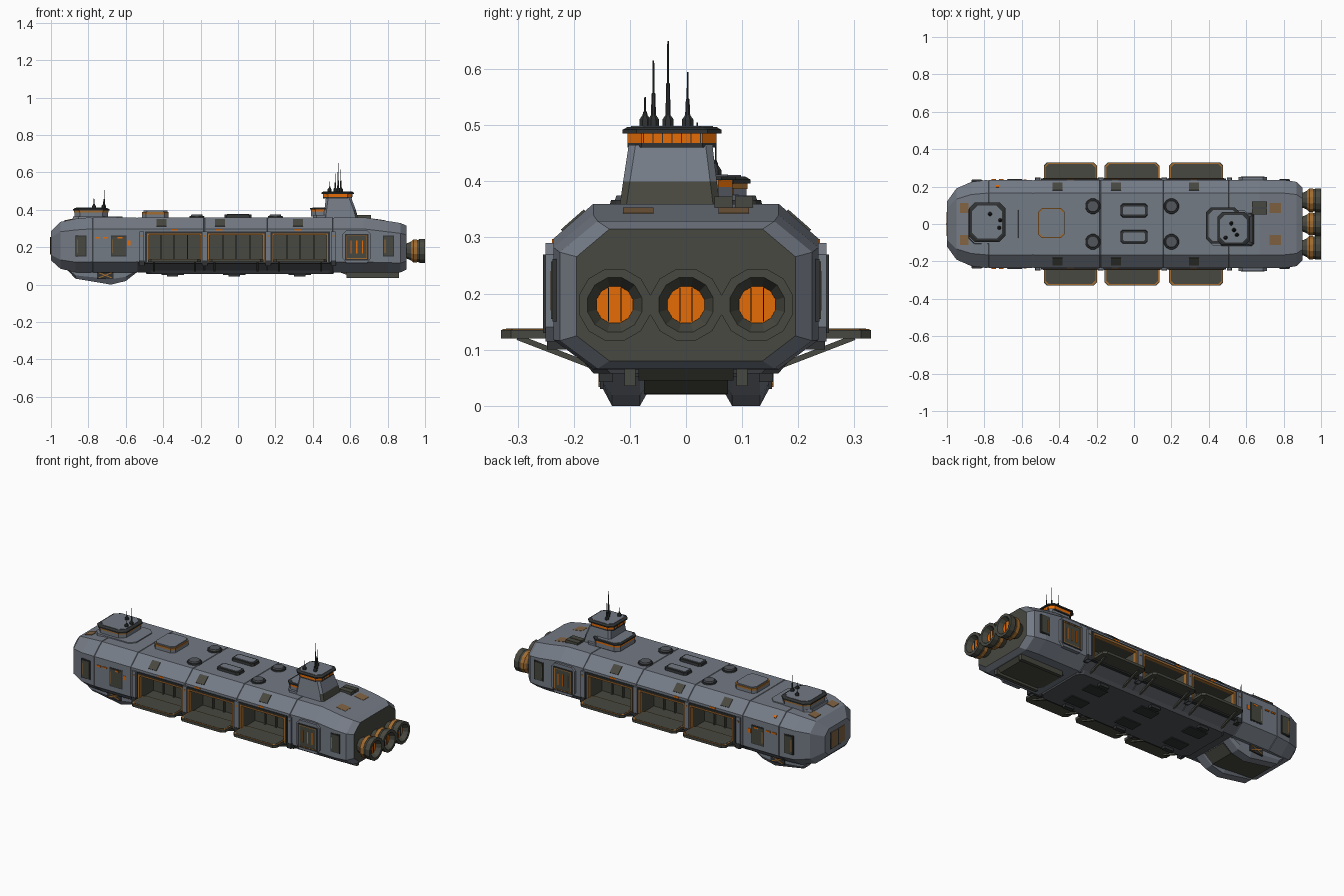
import bpy, bmesh, math
from mathutils import Vector, Matrix

if "Cube" in bpy.data.objects:
    bpy.data.objects.remove(bpy.data.objects["Cube"], do_unlink=True)


def material(name, rgb):
    m = bpy.data.materials.new(name)
    m.use_nodes = True
    m.diffuse_color = (*rgb, 1)
    m.node_tree.nodes["Principled BSDF"].inputs["Base Color"].default_value = (*rgb, 1)
    return m


HULL = material("hull grey", (0.175, 0.197, 0.235))
STEEL = material("dark steel", (0.085, 0.093, 0.105))
OLIVE = material("dark olive", (0.065, 0.065, 0.052))
DARK = material("charcoal", (0.03, 0.032, 0.033))
ORANGE = material("orange", (0.78, 0.15, 0.002))
AMBER = material("amber trim", (0.36, 0.15, 0.03))
RUST = material("rust brown", (0.22, 0.125, 0.055))
SIDES = {"front": -1, "back": 1}


def finish(name, bm, *mats):
    bmesh.ops.recalc_face_normals(bm, faces=bm.faces)
    me = bpy.data.meshes.new(name)
    bm.to_mesh(me)
    bm.free()
    for m in mats:
        me.materials.append(m)
    ob = bpy.data.objects.new(name, me)
    bpy.context.collection.objects.link(ob)
    return ob


def loft(name, rings, *mats):
    """Skin a list of closed rings and cap both ends."""
    bm = bmesh.new()
    rows = [[bm.verts.new(p) for p in r] for r in rings]
    n = len(rows[0])
    for a, b in zip(rows, rows[1:]):
        for i in range(n):
            bm.faces.new((a[i], a[(i + 1) % n], b[(i + 1) % n], b[i]))
    bm.faces.new(rows[0])
    bm.faces.new(rows[-1])
    return finish(name, bm, *mats)


def box(name, x0, x1, y0, y1, z0, z1, mat):
    ring = [(x0, y0), (x1, y0), (x1, y1), (x0, y1)]
    return loft(name, [[(x, y, z) for x, y in ring] for z in (z0, z1)], mat)


def side_box(name, x0, x1, y0, y1, z0, z1, mat):
    for side, s in SIDES.items():
        box(f"{name}_{side}", x0, x1, s * y0, s * y1, z0, z1, mat)


def frame(name, x0, x1, y0, y1, z0, z1, t, mat):
    """Rectangular border of width t on both flanks."""
    for p, q, u, v in ((x0, x1, z1 - t, z1), (x0, x1, z0, z0 + t),
                       (x0, x0 + t, z0, z1), (x1 - t, x1, z0, z1)):
        side_box(name, p, q, y0, y1, u, v, mat)


def octa(r, z, cut, inset=0):
    """Rectangle with clipped corners at height z."""
    x0, x1, y0, y1 = r[0] + inset, r[1] - inset, r[2] + inset, r[3] - inset
    c = cut
    return [(x0 + c, y0, z), (x1 - c, y0, z), (x1, y0 + c, z), (x1, y1 - c, z),
            (x1 - c, y1, z), (x0 + c, y1, z), (x0, y1 - c, z), (x0, y0 + c, z)]


def block(name, r, z0, z1, cut, mat, inset=0):
    return loft(name, [octa(r, z0, cut), octa(r, z1, cut, inset)], mat)


def plate_xz(name, pts, y0, y1, mat):
    return loft(name, [[(x, y, z) for x, z in pts] for y in (y0, y1)], mat)


def lathe(name, profile, origin, axis, sides, mat):
    rot = Vector((0, 0, 1)).rotation_difference(Vector(axis)).to_matrix()
    rings = [[Vector(origin) + rot @ Vector((r * math.cos(t), r * math.sin(t), h))
              for t in (math.tau * (i + 0.5) / sides for i in range(sides))]
             for h, r in profile]
    return loft(name, rings, mat)


def beam(name, a, b, w, mat):
    a, b = Vector(a), Vector(b)
    return lathe(name, [(0, w), ((b - a).length, w)], a, (b - a).normalized(), 4, mat)


# Main hull: clipped-corner sections along x, with seam grooves
def section(x, hw, zl, zh):
    h, c = zh - zl, 0.3 * hw
    a, b = zl + 0.19 * h, zh - 0.21 * h
    half = [(hw - c, zl), (hw, a), (hw, b), (hw - c, zh)]
    return [(x, y, z) for y, z in half] + [(x, -y, z) for y, z in reversed(half)]


rings = [section(-1, 0.12, 0.13, 0.285), section(-0.95, 0.19, 0.085, 0.335),
         section(-0.87, 0.225, 0.066, 0.352)]
for x in (-0.78, -0.54, -0.18, 0.16, 0.51):
    for dx, g in ((-0.004, 0), (-0.002, 0.003), (0.002, 0.003), (0.004, 0)):
        rings.append(section(x + dx, 0.236 - g, 0.065 + g, 0.36 - g))
rings += [section(0.67, 0.236, 0.065, 0.36), section(0.8, 0.236, 0.065, 0.34),
          section(0.87, 0.225, 0.066, 0.329), section(0.9, 0.195, 0.08, 0.315)]
hull = loft("hull", rings, HULL, OLIVE, STEEL)

# Cargo bays cut into both sides
BAYS = [(-0.48, -0.2), (-0.155, 0.135), (0.19, 0.475)]
for x0, x1 in BAYS:
    for s in SIDES.values():
        cutter = box("bay_cutter", x0, x1, s * 0.11, s * 0.3, 0.128, 0.268, OLIVE)
        cutter.hide_render = True
        mod = hull.modifiers.new("bay", "BOOLEAN")
        mod.operation, mod.solver, mod.object = "DIFFERENCE", "EXACT", cutter
        dg = bpy.context.evaluated_depsgraph_get()
        me = bpy.data.meshes.new_from_object(hull.evaluated_get(dg))
        hull.modifiers.clear()
        hull.data = me
        bpy.data.objects.remove(cutter, do_unlink=True)
for f in hull.data.polygons:
    c = f.center
    inside = any(a - 0.001 < c.x < b + 0.001 for a, b in BAYS) \
        and abs(c.y) < 0.232 and 0.125 < c.z < 0.27
    under = -0.53 < c.x < 0.5 and c.z < 0.12
    f.material_index = 2 if under else int(inside or c.x > 0.899)

# Bay frames, wall ribs, loading decks and struts
for x0, x1 in BAYS:
    frame("bay_frame", x0 - 0.016, x1 + 0.016, 0.225, 0.243, 0.112, 0.284, 0.012, DARK)
    frame("bay_trim", x0 - 0.006, x1 + 0.006, 0.225, 0.246, 0.122, 0.274, 0.009, AMBER)
    for side, s in SIDES.items():
        for i in range(1, 4):
            x = x0 + (x1 - x0) * i / 4
            box("bay_wall_rib_" + side, x - 0.004, x + 0.004, s * 0.105, s * 0.122, 0.128, 0.268, OLIVE)
        y0, y1 = sorted((s * 0.2, s * 0.33))
        r = (x0 - 0.002, x1 + 0.002, y0, y1)
        block("deck_" + side, r, 0.12, 0.135, 0.018, OLIVE)
        loft("deck_trim_" + side, [octa(r, z, 0.018, 0.003) for z in (0.134, 0.1365)], AMBER)
        loft("deck_floor_" + side, [octa(r, z, 0.018, 0.009) for z in (0.136, 0.138)], OLIVE)
        for x in (x0 + 0.03, x1 - 0.03):
            beam("deck_strut_" + side, (x, s * 0.30, 0.122), (x, s * 0.17, 0.072), 0.007, OLIVE)
for x in (-0.515, -0.178, 0.162, 0.51):
    side_box("bay_pillar", x - 0.012, x + 0.012, 0.22, 0.246, 0.10, 0.285, HULL)
    side_box("pillar_foot", x - 0.014, x + 0.014, 0.2, 0.248, 0.10, 0.13, DARK)
    side_box("pillar_lamp", x - 0.005, x + 0.005, 0.22, 0.248, 0.255, 0.265, AMBER)

# Side doors, vents and marker lights
for x0, x1, y in ((-0.865, -0.815, 0.236), (-0.675, -0.6, 0.2385), (0.78, 0.83, 0.2385)):
    side_box("door_rim", x0 - 0.005, x1 + 0.005, 0.2, y - 0.001, 0.15, 0.262, DARK)
    side_box("side_door", x0, x1, 0.2, y + 0.002, 0.155, 0.257, OLIVE)
    side_box("door_light", x0 + 0.003, x0 + 0.008, 0.2, y + 0.003, 0.17, 0.24, AMBER)
plate = [(0.56, 0.14), (0.58, 0.115), (0.69, 0.115), (0.71, 0.14), (0.71, 0.27), (0.69, 0.29), (0.58, 0.29), (0.56, 0.27)]
for side, s in SIDES.items():
    plate_xz("vent_housing_" + side, plate, s * 0.2, s * 0.25, HULL)
side_box("vent_panel", 0.578, 0.692, 0.24, 0.252, 0.135, 0.265, OLIVE)
frame("vent_frame", 0.572, 0.698, 0.24, 0.255, 0.13, 0.27, 0.007, DARK)
frame("vent_trim", 0.579, 0.691, 0.24, 0.254, 0.137, 0.263, 0.004, AMBER)
for x in (0.605, 0.635, 0.665):
    side_box("vent_slit", x - 0.0028, x + 0.0028, 0.24, 0.254, 0.165, 0.235, ORANGE)
for x in (-0.75, -0.71, -0.63):
    side_box("marker_light", x - 0.013, x + 0.013, 0.22, 0.2415, 0.246, 0.254, ORANGE)
side_box("side_marking", -0.592, -0.575, 0.22, 0.238, 0.21, 0.235, ORANGE)
for x in (-0.34, -0.1, 0.32):
    side_box("bay_lamp", x - 0.018, x + 0.018, 0.22, 0.2385, 0.288, 0.297, ORANGE)


def shoulder_plate(name, x, s, half, mat):
    ob = box(name, -half, half, -half, half, -0.01, 0.004, mat)
    ob.data.transform(Matrix.Translation((x, s * 0.2, 0.329)) @ Matrix.Rotation(-s * 0.72, 4, "X"))


for side, s in SIDES.items():
    for x in (-0.41, -0.096, 0.32):
        shoulder_plate("shoulder_hatch_" + side, x, s, 0.027, OLIVE)
shoulder_plate("shoulder_marking", -0.73, 1, 0.008, ORANGE)

# Roof fittings
hatch = (-0.512, -0.372, -0.075, 0.085)
block("roof_hatch_base", hatch, 0.35, 0.376, 0.02, HULL)
block("roof_hatch_trim", hatch, 0.376, 0.388, 0.02, AMBER)
loft("roof_hatch_lid", [octa(hatch, z, 0.02, 0.006) for z in (0.385, 0.395)], HULL)
for y in (-0.095, 0.095):
    for x in (-0.22, 0.2):
        lathe("roof_dome_rim", [(0, 0.043), (0.012, 0.04)], (x, y, 0.355), (0, 0, 1), 12, DARK)
        lathe("roof_dome", [(0, 0.036), (0.018, 0.03)], (x, y, 0.357), (0, 0, 1), 12, STEEL)
for y in (-0.068, 0.072):
    r = (-0.075, 0.075, y - 0.038, y + 0.038)
    block("roof_vent_rim", r, 0.35, 0.374, 0.012, DARK, 0.004)
    loft("roof_vent_grille", [octa(r, z, 0.006, 0.016) for z in (0.37, 0.377)], HULL)
for y in (-0.085, 0.085):
    plate_xz("aft_roof_panel", [(0.725, 0.32), (0.725, 0.353), (0.785, 0.3438), (0.785, 0.32)], y - 0.027, y + 0.027, RUST)
    plate_xz("nose_roof_panel", [(-0.93, 0.32), (-0.93, 0.343), (-0.885, 0.3525), (-0.885, 0.32)], y - 0.027, y + 0.027, RUST)
for y in (0.067, 0.103):
    box("aft_locker", 0.63, 0.71, y - 0.016, y + 0.016, 0.345, 0.373, OLIVE)


def antenna(x, y, z0, z1):
    h = z1 - z0
    lathe("antenna", [(0, 0.011), (0.012, 0.011), (0.02, 0.005), (0.5 * h, 0.0035),
                      (0.51 * h, 0.002), (h, 0.0015)], (x, y, z0), (0, 0, 1), 8, DARK)


# Nose cabin
block("nose_slab", (-0.885, -0.615, -0.108, 0.108), 0.345, 0.365, 0.03, HULL, 0.004)
cabin = (-0.875, -0.695, -0.088, 0.108)
block("cabin_wall", cabin, 0.36, 0.39, 0.03, HULL)
loft("cabin_window_band", [octa(cabin, z, 0.03, -0.002) for z in (0.386, 0.396)], AMBER)
loft("cabin_roof", [octa(cabin, 0.396, 0.03, -0.007), octa(cabin, 0.403, 0.03, -0.007),
                    octa(cabin, 0.409, 0.03, 0.003)], DARK)
loft("cabin_roof_plate", [octa(cabin, z, 0.03, 0.01) for z in (0.405, 0.411)], HULL)
for x, y, z in ((-0.715, 0.02, 0.505), (-0.77, 0.053, 0.46), (-0.72, -0.02, 0.445)):
    antenna(x, y, 0.408, z)

# Rear tower with lower bridge
block("tower_plinth", (0.4, 0.61, -0.115, 0.075), 0.35, 0.372, 0.02, HULL)
low = (0.39, 0.56, -0.1, 0.083)
block("low_bridge", low, 0.365, 0.39, 0.025, HULL)
block("low_bridge_windows", low, 0.39, 0.402, 0.025, ORANGE)
loft("low_bridge_roof", [octa(low, z, 0.025, -0.005) for z in (0.402, 0.409)], DARK)
loft("low_bridge_roof_plate", [octa(low, z, 0.025, 0.008) for z in (0.407, 0.412)], HULL)
foot, mid, top = (0.455, 0.645, -0.12, 0.062), (0.462, 0.63, -0.112, 0.055), (0.47, 0.605, -0.102, 0.047)
tower = loft("tower", [octa(foot, 0.345, 0.012), octa(mid, 0.4, 0.012), octa(top, 0.465, 0.012)], HULL, OLIVE)
for f in tower.data.polygons:
    f.material_index = int(f.center.z < 0.4 and f.normal.x > 0.3)
band = (0.455, 0.61, -0.104, 0.054)
block("tower_window_sill", band, 0.46, 0.468, 0.025, DARK)
block("tower_windows", band, 0.468, 0.486, 0.025, ORANGE)
for i in range(7):
    y = -0.076 + 0.017 * i
    box("tower_mullion", 0.4535, 0.6115, y - 0.001, y + 0.001, 0.468, 0.486, DARK)
loft("tower_roof", [octa(band, 0.485, 0.025, -0.009), octa(band, 0.492, 0.025, -0.009),
                    octa(band, 0.497, 0.025, 0.0)], DARK)
loft("tower_roof_plate", [octa(band, z, 0.025, 0.006) for z in (0.494, 0.499)], HULL)
for x, y, z in ((0.49, -0.073, 0.55), (0.55, -0.058, 0.615), (0.535, -0.032, 0.65), (0.52, 0.003, 0.595)):
    antenna(x, y, 0.498, z)

# Engines
for y in (-0.127, 0, 0.127):
    lathe("engine_bell", [(0, 0.035), (0.03, 0.045), (0.06, 0.06), (0.085, 0.062), (0.09, 0.066),
                          (0.12, 0.066), (0.12, 0.05), (0.09, 0.034)],
          (0.88, y, 0.18), (1, 0, 0), 12, OLIVE)
    lathe("engine_ring", [(0, 0.052), (0.012, 0.0645), (0.033, 0.0645)], (0.925, y, 0.18), (1, 0, 0), 12, AMBER)
    lathe("engine_glow", [(0, 0.034), (0.004, 0.034)], (0.969, y, 0.18), (1, 0, 0), 12, ORANGE)
    for dy in (-0.011, 0.011):
        box("engine_bar", 0.97, 0.976, y + dy - 0.001, y + dy + 0.001, 0.15, 0.21, DARK)

# Nose door
box("nose_door_rim", -1.0, -0.98, -0.075, 0.075, 0.155, 0.262, DARK)
box("nose_door", -1.003, -0.98, -0.065, 0.065, 0.162, 0.255, RUST)
box("nose_door_seam", -1.005, -0.98, -0.003, 0.003, 0.162, 0.255, DARK)

# Chin keel, aft keel and belly
chin = [(-0.92, 0.09), (-0.87, 0.035), (-0.68, 0.003), (-0.6, 0.022), (-0.52, 0.085)]
plate_xz("chin_centre", [(x, max(z, 0.02)) for x, z in chin], -0.075, 0.075, OLIVE)
flank = [(x, 0.03 + 0.6 * (z - 0.003) if z < 0.08 else z) for x, z in chin]
base = [(x, z - 0.003) for x, z in chin]
for side, s in SIDES.items():
    loft("chin_pod_" + side, [[(x, s * y, z) for x, z in p] for y, p in
                              ((0.065, flank), (0.082, base), (0.132, base), (0.148, flank))], HULL)
    box("chin_box_" + side, -0.755, -0.665, s * 0.13, s * 0.153, 0.03, 0.07, DARK)
    for d in (1, -1):
        beam("chin_brace_" + side, (-0.71 - 0.035 * d, s * 0.153, 0.036), (-0.71 + 0.035 * d, s * 0.153, 0.064), 0.004, AMBER)
plate_xz("aft_keel", [(0.52, 0.075), (0.6, 0.045), (0.84, 0.045), (0.88, 0.085)], -0.085, 0.085, OLIVE)
side_box("aft_keel_rail", 0.58, 0.86, 0.09, 0.11, 0.035, 0.08, OLIVE)
loft("belly_plate", [octa((-0.5, 0.52, -0.18, 0.18), 0.075, 0.03),
                     octa((-0.49, 0.51, -0.165, 0.165), 0.058, 0.03)], STEEL)
for x in (-0.35, -0.02, 0.33):
    side_box("belly_hatch", x - 0.06, x + 0.06, 0.04, 0.11, 0.052, 0.062, DARK)
    side_box("belly_skid", x - 0.03, x + 0.03, 0.13, 0.155, 0.042, 0.07, DARK)
